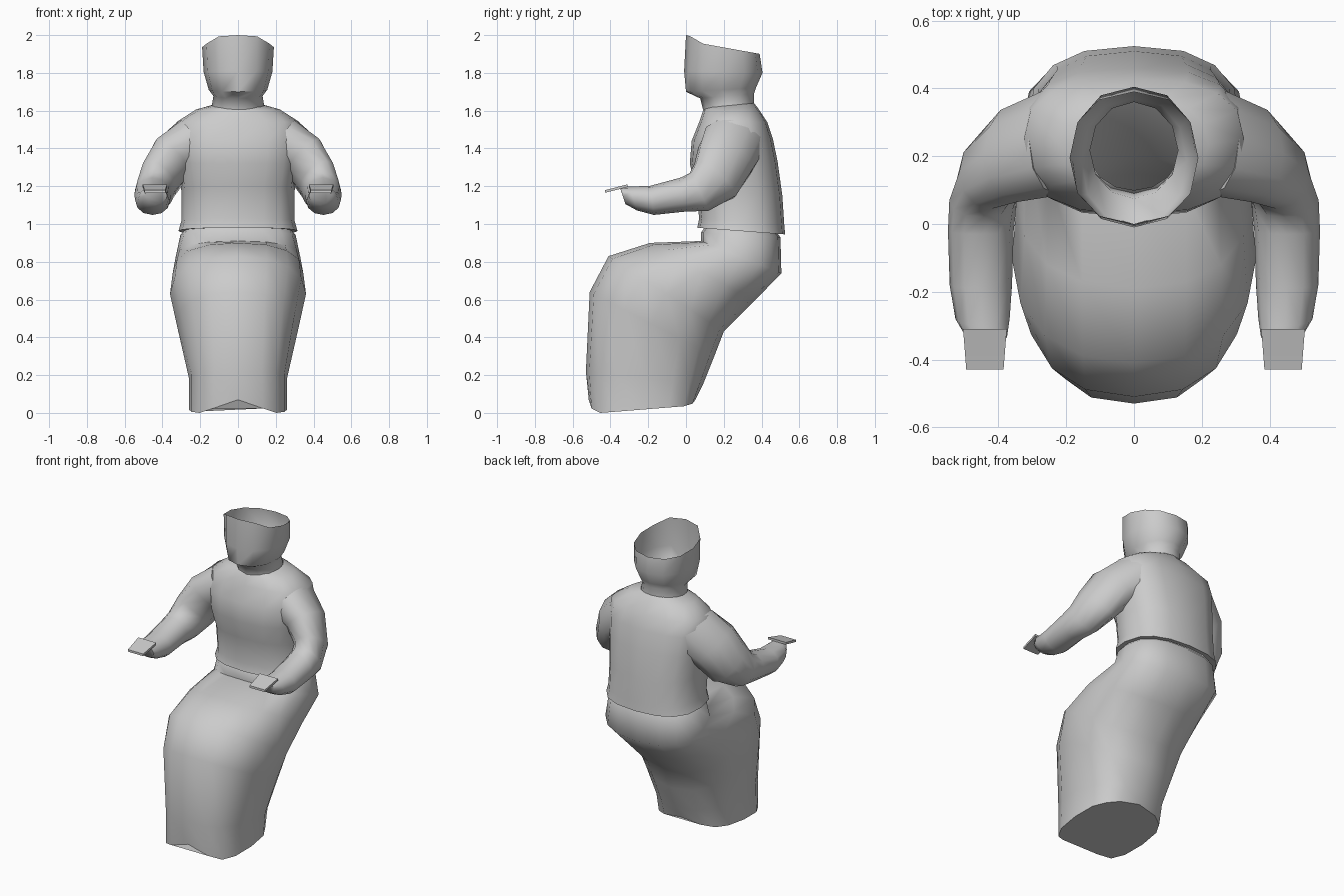
import bpy, bmesh
from math import sin, cos, pi, copysign
from mathutils import Vector


def spow(v, e):
    return copysign(abs(v) ** e, v) if abs(v) > 1e-6 else 0.0


def ring(c, u, v, n, e=1.0):
    """Closed super-ellipse section: centre c, half axes u and v."""
    c, u, v = Vector(c), Vector(u), Vector(v)
    return [c + u * spow(cos(2 * pi * i / n), e) + v * spow(sin(2 * pi * i / n), e)
            for i in range(n)]


def section(fy, fz, by, bz, w, n, e=1.0):
    """Section spanning a front and a back profile point, half width w."""
    return ring((0, (fy + by) / 2, (fz + bz) / 2),
                (0, (fy - by) / 2, (fz - bz) / 2), (w, 0, 0), n, e)


def loft(name, rings, cap_start=False, cap_end=False, mirror=False, angle=1.0):
    bm = bmesh.new()
    rows = [[bm.verts.new(p) for p in r] for r in rings]
    n = len(rows[0])
    for a, b in zip(rows, rows[1:]):
        for i in range(n):
            j = (i + 1) % n
            bm.faces.new((a[i], a[j], b[j], b[i]))
    if cap_start:
        bm.faces.new(rows[0])
    if cap_end:
        bm.faces.new(rows[-1])
    bmesh.ops.recalc_face_normals(bm, faces=bm.faces)
    me = bpy.data.meshes.new(name)
    bm.to_mesh(me)
    bm.free()
    ob = bpy.data.objects.new(name, me)
    bpy.context.collection.objects.link(ob)
    if mirror:
        ob.modifiers.new("Mirror", 'MIRROR').use_mirror_merge = False
    bpy.ops.object.select_all(action='DESELECT')
    ob.select_set(True)
    bpy.context.view_layer.objects.active = ob
    bpy.ops.object.shade_smooth_by_angle(angle=angle)
    return ob


# Skirt: waist, over the seated lap, down to an arched hem
skirt = [section(*s) for s in (
    (0.10, 0.985, 0.48, 0.955, 0.28, 16, 0.8),
    (0.08, 0.955, 0.50, 0.93, 0.305, 16, 0.8),
    (0.08, 0.91, 0.505, 0.74, 0.33, 16, 0.8),
    (-0.19, 0.90, 0.36, 0.59, 0.345, 16, 0.85),
    (-0.41, 0.83, 0.20, 0.43, 0.36, 16, 0.9),
    (-0.51, 0.64, 0.15, 0.30, 0.325, 16, 0.85),
    (-0.53, 0.22, 0.09, 0.15, 0.26, 16, 0.75),
    (-0.515, 0.07, 0.05, 0.05, 0.26, 16, 0.7))]
for p in skirt[-1]:
    base = 0.04 * (p.y + 0.45) / 0.5 if p.y > -0.45 else 0.0
    p.z = base + max(0, 0.07 - base) * max(0, 1 - abs(p.x) / 0.2)
loft("skirt", skirt, cap_end=True)

# Shirt body with a flared lower edge, closing in to the collar
loft("torso", [section(*s) for s in (
    (0.09, 0.98, 0.49, 0.95, 0.28, 16, 0.8),
    (0.06, 0.98, 0.525, 0.945, 0.315, 16, 0.8),
    (0.07, 1.03, 0.52, 1.00, 0.30, 16, 0.8),
    (0.05, 1.20, 0.51, 1.15, 0.30, 16, 0.8),
    (0.02, 1.32, 0.485, 1.33, 0.315, 16, 0.75),
    (0.03, 1.44, 0.46, 1.45, 0.33, 16, 0.75),
    (0.07, 1.54, 0.43, 1.54, 0.325, 16, 0.8),
    (0.09, 1.60, 0.38, 1.615, 0.22, 16, 0.9),
    (0.10, 1.615, 0.36, 1.64, 0.14, 16))])

# Neck and open-topped head shell with an uneven rim
head = [section(*s) for s in (
    (0.09, 1.605, 0.36, 1.63, 0.14, 12),
    (0.075, 1.665, 0.36, 1.69, 0.13, 12),
    (0.00, 1.70, 0.37, 1.72, 0.155, 12, 0.9),
    (-0.01, 1.81, 0.405, 1.80, 0.182, 12, 0.9),
    (0.00, 2.00, 0.39, 1.89, 0.19, 12, 0.9))]
for p in head[-1]:
    if p.y > 0.06:
        p.z = 1.96 - 0.18 * (p.y - 0.06)
loft("head", head)

# Bent arms reaching forward, blending into the shoulders
loft("arm", [ring(*s, 12, 0.95) for s in (
    ((0.22, 0.25, 1.42), (0, -0.165, 0.03), (0.09, 0, 0.13)),
    ((0.345, 0.21, 1.35), (0, -0.145, 0.055), (0.095, 0, 0.085)),
    ((0.42, 0.155, 1.235), (0, -0.11, 0.085), (0.095, 0, 0.05)),
    ((0.445, 0.07, 1.17), (0, -0.05, 0.10), (0.10, 0, 0.01)),
    ((0.452, -0.02, 1.155), (0, -0.01, 0.09), (0.097, 0, 0)),
    ((0.452, -0.18, 1.125), (0, -0.01, 0.077), (0.092, 0, 0)),
    ((0.447, -0.28, 1.135), (0, -0.02, 0.063), (0.08, 0, 0)),
    ((0.435, -0.335, 1.15), (0, -0.015, 0.045), (0.06, 0, 0)))],
    cap_start=True, cap_end=True, mirror=True)

# Thin flat hands
loft("hand", [[Vector((x, y, z + t)) for x, t in
               ((x0, -0.007), (x1, -0.007), (x1, 0.007), (x0, 0.007))]
              for x0, x1, y, z in ((0.375, 0.505, -0.31, 1.203),
                                   (0.378, 0.502, -0.34, 1.195),
                                   (0.385, 0.495, -0.43, 1.172))],
     cap_start=True, cap_end=True, mirror=True)
